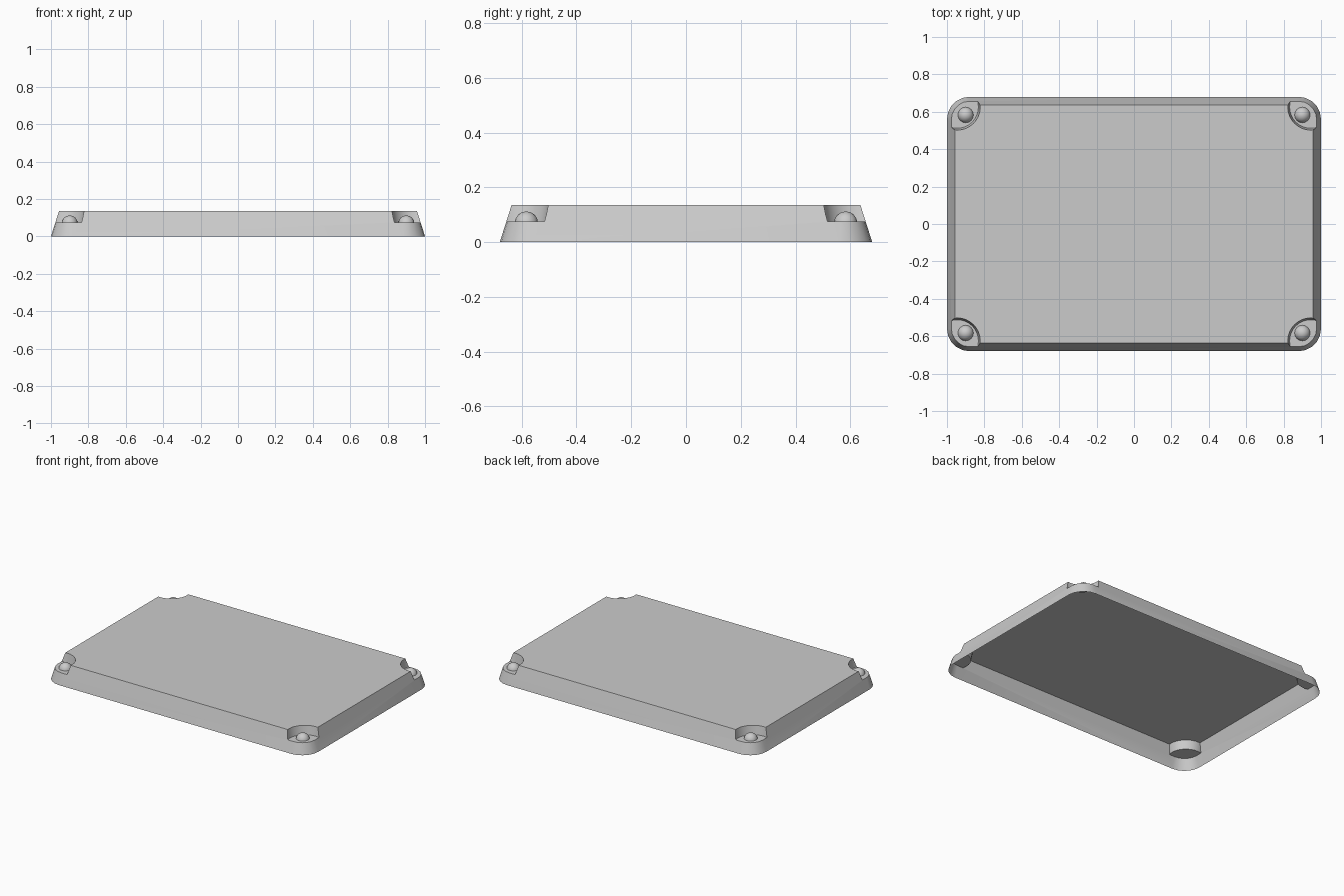
import bpy
import bmesh
import math

cube = bpy.data.objects.get("Cube")
if cube:
    bpy.data.objects.remove(cube, do_unlink=True)

HEIGHT, FLOOR = 0.135, 0.075

grey = bpy.data.materials.new("light_grey")
grey.use_nodes = True
colour = (0.6, 0.6, 0.6, 1)
grey.diffuse_color = colour
grey.node_tree.nodes["Principled BSDF"].inputs["Base Color"].default_value = colour


def make_object(name, bm):
    bmesh.ops.recalc_face_normals(bm, faces=bm.faces)
    mesh = bpy.data.meshes.new(name)
    bm.to_mesh(mesh)
    bm.free()
    mesh.materials.append(grey)
    obj = bpy.data.objects.new(name, mesh)
    bpy.context.collection.objects.link(obj)
    return obj


def outline(bm, radius, z, segments=5):
    """Rounded rectangle ring whose corner arcs share fixed centres."""
    ring = []
    for quarter, (sx, sy) in enumerate([(1, 1), (-1, 1), (-1, -1), (1, -1)]):
        for i in range(segments + 1):
            a = math.pi / 2 * (quarter + i / segments)
            ring.append(bm.verts.new((sx * 0.88 + radius * math.cos(a),
                                      sy * 0.56 + radius * math.sin(a), z)))
    return ring


# Tray body with sloping sides
bm = bmesh.new()
low, high = outline(bm, 0.12, 0), outline(bm, 0.077, HEIGHT)
bm.faces.new(low)
bm.faces.new(high)
for i in range(len(low)):
    j = (i + 1) % len(low)
    bm.faces.new((low[i], low[j], high[j], high[i]))
tray = make_object("tray_shell", bm)

# Tapered round cutters for the corner pockets
bm = bmesh.new()
depth = 0.12
for sx in (-1, 1):
    for sy in (-1, 1):
        made = bmesh.ops.create_cone(bm, cap_ends=True, segments=32,
                                     radius1=0.113, radius2=0.133, depth=depth)
        bmesh.ops.translate(bm, verts=made["verts"],
                            vec=(sx * 0.945, sy * 0.625, FLOOR + depth / 2))
cutter = make_object("pocket_cutter", bm)
cutter.hide_render = True

pockets = tray.modifiers.new("Pockets", "BOOLEAN")
pockets.operation = "DIFFERENCE"
pockets.solver = "EXACT"
pockets.object = cutter
bpy.context.view_layer.objects.active = tray
tray.select_set(True)
bpy.ops.object.modifier_apply(modifier=pockets.name)
bpy.data.objects.remove(cutter, do_unlink=True)

# Open the underside
bm = bmesh.new()
bm.from_mesh(tray.data)
under = [f for f in bm.faces if all(v.co.z < 0.001 for v in f.verts)]
bmesh.ops.delete(bm, geom=under, context="FACES")
bm.to_mesh(tray.data)
bm.free()

# Domed studs in the pockets
studs = []
for sx, side in ((1, "left"), (-1, "right")):
    for sy, end in ((-1, "front"), (1, "back")):
        bm = bmesh.new()
        bmesh.ops.create_uvsphere(bm, u_segments=16, v_segments=8, radius=0.043)
        bmesh.ops.bisect_plane(bm, geom=bm.verts[:] + bm.edges[:] + bm.faces[:],
                               plane_co=(0, 0, 0.006), plane_no=(0, 0, 1),
                               clear_inner=True)
        bmesh.ops.translate(bm, verts=bm.verts, vec=(0, 0, -0.006))
        stud = make_object(f"{end}_{side}_stud", bm)
        stud.location = (sx * 0.9, sy * 0.583, FLOOR)
        studs.append(stud)

for obj in [tray] + studs:
    obj.select_set(True)
bpy.ops.object.shade_smooth_by_angle(angle=math.radians(35))
